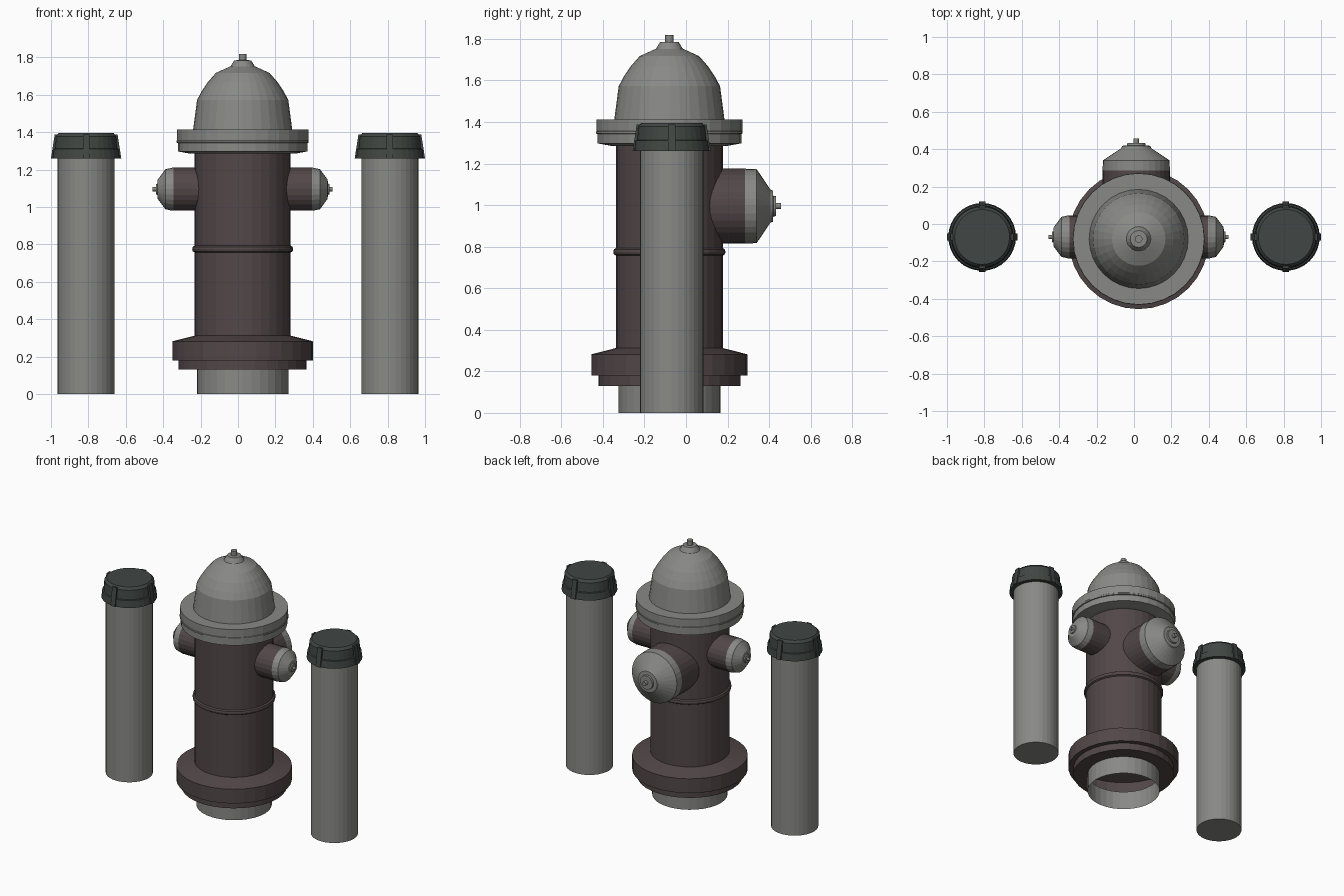
import bpy, bmesh
from math import cos, sin, pi, radians
from mathutils import Matrix

if "Cube" in bpy.data.objects:
    bpy.data.objects.remove(bpy.data.objects["Cube"])


def material(name, rgb):
    m = bpy.data.materials.new(name)
    m.diffuse_color = (*rgb, 1)
    m.use_nodes = True
    m.node_tree.nodes["Principled BSDF"].inputs["Base Color"].default_value = m.diffuse_color
    return m


GREY = material("bare_metal", (0.25, 0.25, 0.24))
RED = material("dark_red_paint", (0.085, 0.063, 0.066))
GREEN = material("dark_cap", (0.052, 0.062, 0.057))


def finish(bm, name, mat, loc, rot=(0, 0, 0)):
    bmesh.ops.recalc_face_normals(bm, faces=bm.faces)
    me = bpy.data.meshes.new(name)
    bm.to_mesh(me)
    bm.free()
    me.materials.append(mat)
    ob = bpy.data.objects.new(name, me)
    ob.location, ob.rotation_euler = loc, rot
    bpy.context.collection.objects.link(ob)
    return ob


def lathe_mesh(profile, n=32):
    """Revolve (radius, height) points about z."""
    bm = bmesh.new()
    rings = [[bm.verts.new((r * cos(2 * pi * i / n), r * sin(2 * pi * i / n), z))
              for i in range(n)] for r, z in profile]
    for a, b in zip(rings, rings[1:]):
        for i in range(n):
            j = (i + 1) % n
            bm.faces.new((a[i], a[j], b[j], b[i]))
    bmesh.ops.remove_doubles(bm, verts=bm.verts, dist=1e-5)
    return bm


def lathe(name, profile, mat, loc, rot=(0, 0, 0), n=32):
    return finish(lathe_mesh(profile, n), name, mat, loc, rot)


X, Y = 0.025, -0.08
C = (X, Y, 0)

# Hydrant barrel, from the ground pipe up to the bonnet
lathe("ground_pipe", [(0.245, 0), (0.245, 0.135)], GREY, C)
lathe("barrel", [(0.245, 0.13), (0.342, 0.13), (0.342, 0.18), (0.375, 0.18),
                 (0.375, 0.282), (0.257, 0.312), (0.257, 0.76)], RED, C)
lathe("barrel_bead", [(0.257, 0.757), (0.267, 0.763), (0.27, 0.775),
                      (0.267, 0.787), (0.257, 0.793)], RED, C)
lathe("upper_barrel", [(0.257, 0.76), (0.257, 1.29)], RED, C)
lathe("flange", [(0.255, 1.285), (0.28, 1.285), (0.346, 1.297), (0.346, 1.342),
                 (0.353, 1.344), (0.353, 1.354), (0.351, 1.356), (0.351, 1.413),
                 (0.26, 1.413)], GREY, C)
lathe("bonnet", [(0.265, 1.413), (0.244, 1.572), (0.22, 1.617), (0.186, 1.668),
                 (0.143, 1.717), (0.07, 1.75), (0, 1.755)], GREY, C)
lathe("bonnet_nut", [(0.066, 1.75), (0.045, 1.784), (0.02, 1.785),
                     (0.02, 1.818), (0, 1.818)], GREY, C, n=20)

# Side nozzles, one each way along x
for side, s in (("left", -1), ("right", 1)):
    loc, rot = (X, -0.069, 1.095), (0, radians(90 * s), 0)
    lathe(side + "_nozzle", [(0.115, 0.22), (0.115, 0.37)], RED, loc, rot, 24)
    lathe(side + "_nozzle_cap", [(0.115, 0.37), (0.115, 0.376), (0.107, 0.413),
                                 (0.052, 0.454), (0.03, 0.456), (0.028, 0.464),
                                 (0.011, 0.464), (0.011, 0.481), (0, 0.481)],
          GREY, loc, rot, 24)

# Large rear nozzle along +y
loc, rot = (0.012, Y, 0.995), (radians(-90), 0, 0)
lathe("rear_nozzle", [(0.18, 0.17), (0.18, 0.365)], RED, loc, rot)
lathe("rear_nozzle_cap", [(0.18, 0.365), (0.178, 0.42), (0.08, 0.486),
                          (0.075, 0.498), (0.05, 0.5), (0.048, 0.512),
                          (0.014, 0.512), (0.014, 0.537), (0, 0.537)],
      GREY, loc, rot)

# Bollards with ribbed caps
for side, s in (("left", -1), ("right", 1)):
    loc = (0.812 * s, -0.069, 0)
    lathe(side + "_post", [(0, 0), (0.153, 0), (0.153, 1.3)], GREY, loc)
    cap = lathe_mesh([(0.153, 1.26), (0.181, 1.26), (0.175, 1.31), (0.167, 1.313),
                      (0.162, 1.378), (0.147, 1.395), (0, 1.395)])
    for k in range(4):
        verts = bmesh.ops.create_cube(cap, size=1)["verts"]
        for v in verts:
            top = v.co.z > 0
            outer = (0.168 if top else 0.188)
            v.co = (outer if v.co.x > 0 else 0.155, v.co.y * 0.036,
                    1.388 if top else 1.26)
        bmesh.ops.rotate(cap, verts=verts, matrix=Matrix.Rotation(k * pi / 2, 3, 'Z'))
    finish(cap, side + "_post_cap", GREEN, loc)
